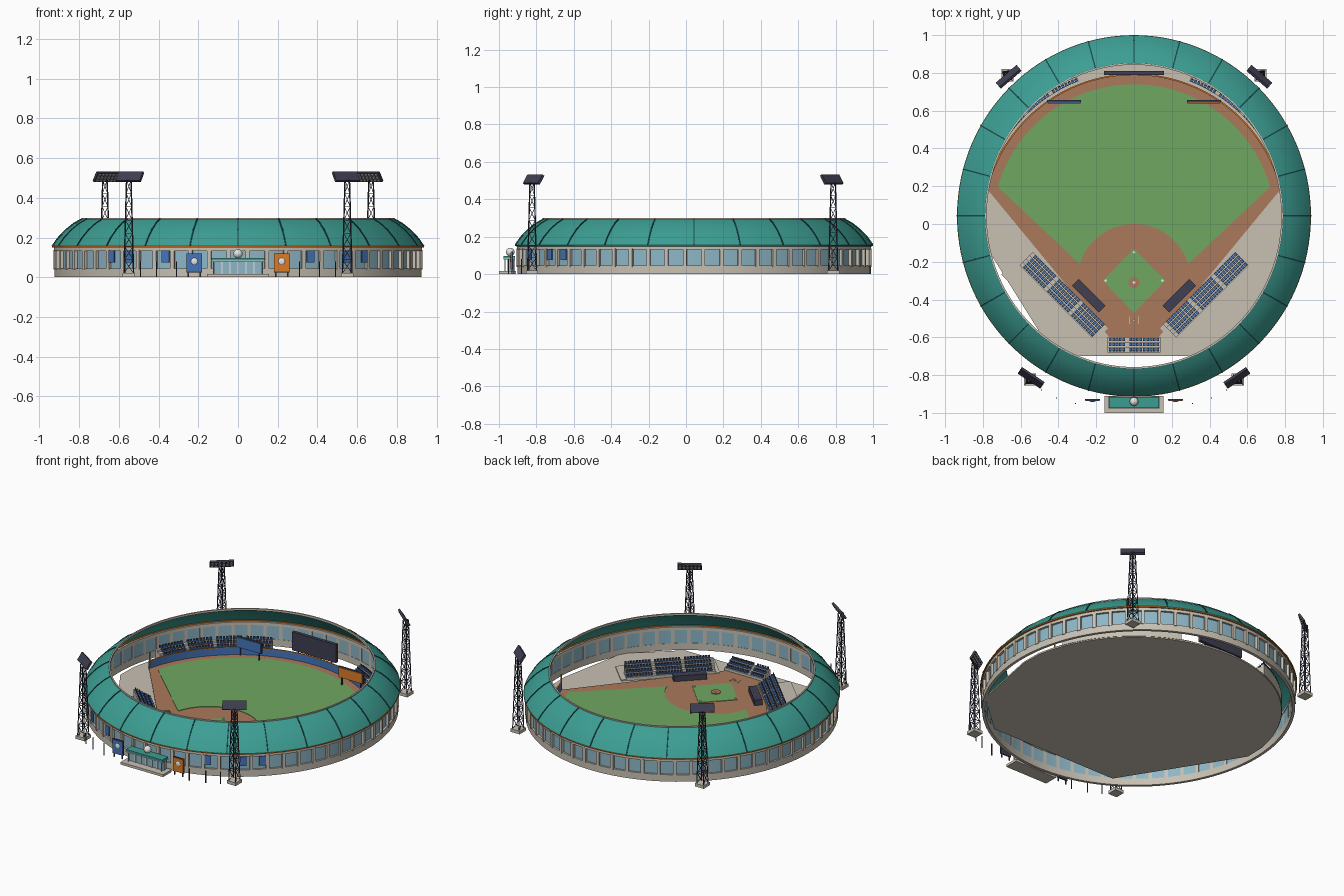
import bpy, bmesh, math
from mathutils import Matrix, Vector

if "Cube" in bpy.data.objects:
    bpy.data.objects.remove(bpy.data.objects["Cube"], do_unlink=True)

COLOURS = {
    "teal": (.045, .34, .29), "dark teal": (.01, .07, .07), "stone": (.58, .53, .45),
    "glass": (.27, .47, .57), "grass": (.16, .39, .12), "dirt": (.41, .19, .105),
    "blue": (.06, .18, .50), "orange": (.72, .20, .02), "charcoal": (.05, .05, .085),
    "white": (.85, .84, .80)}
MATS = {}
for key, rgb in COLOURS.items():
    m = bpy.data.materials.new(key)
    m.use_nodes = True
    m.diffuse_color = (*rgb, 1)
    m.node_tree.nodes["Principled BSDF"].inputs["Base Color"].default_value = (*rgb, 1)
    MATS[key] = m


def finish(name, bm, colour, smooth=False):
    bmesh.ops.recalc_face_normals(bm, faces=bm.faces[:])
    me = bpy.data.meshes.new(name)
    bm.to_mesh(me)
    bm.free()
    me.materials.append(MATS[colour])
    ob = bpy.data.objects.new(name, me)
    bpy.context.collection.objects.link(ob)
    if smooth:
        bpy.ops.object.select_all(action='DESELECT')
        ob.select_set(True)
        bpy.context.view_layer.objects.active = ob
        bpy.ops.object.shade_smooth_by_angle(angle=math.radians(35))


def box(bm, loc, size, rot=0, frame=Matrix()):
    mat = frame @ Matrix.Translation(loc) @ Matrix.Rotation(rot, 4, 'Z') @ Matrix.Diagonal((*size, 1))
    bmesh.ops.create_cube(bm, size=1, matrix=mat)


def beam(bm, p, q, w):
    p, q = Vector(p), Vector(q)
    rot = (q - p).to_track_quat('Z', 'Y').to_matrix().to_4x4()
    box(bm, (0, 0, 0), (w, w, (q - p).length), 0, Matrix.Translation((p + q) / 2) @ rot)


def single(name, loc, size, colour, rot=0):
    bm = bmesh.new()
    box(bm, loc, size, rot)
    finish(name, bm, colour)


def ball(name, loc, r, colour, squash=1):
    bm = bmesh.new()
    mat = Matrix.Translation(loc) @ Matrix.Diagonal((1, squash, 1, 1))
    bmesh.ops.create_uvsphere(bm, u_segments=20, v_segments=12, radius=r, matrix=mat)
    finish(name, bm, colour, True)


def ell(inset, a, z):
    return Vector(((.937 - inset) * math.cos(a), .043 + (.957 - inset) * math.sin(a), z))


def ring(name, profile, colour, seg=120):
    # sweeps a closed (inset, height) outline around the oval
    bm = bmesh.new()
    loops = [[bm.verts.new(ell(t, math.tau * i / seg, z)) for t, z in profile] for i in range(seg)]
    n = len(profile)
    for i in range(seg):
        a, b = loops[i], loops[(i + 1) % seg]
        for j in range(n):
            k = (j + 1) % n
            bm.faces.new((a[j], b[j], b[k], a[k]))
    finish(name, bm, colour, True)


def band(name, t0, t1, z0, z1, colour):
    ring(name, [(t0, z0), (t0, z1), (t1, z1), (t1, z0)], colour)


def plate(name, pts, z0, z1, colour):
    bm = bmesh.new()
    face = bm.faces.new([bm.verts.new((x, y, z0)) for x, y in pts])
    top = bmesh.ops.extrude_face_region(bm, geom=[face])["geom"]
    bmesh.ops.translate(bm, vec=(0, 0, z1 - z0), verts=[v for v in top if isinstance(v, bmesh.types.BMVert)])
    finish(name, bm, colour)


def arc(cy, r, a0, a1, n=48):
    angles = [math.radians(a0 + (a1 - a0) * i / n) for i in range(n + 1)]
    return [(r * math.cos(a), cy + r * math.sin(a)) for a in angles]


# Outer wall, glazing and roof
band("plinth", .012, .03, 0, .045, "stone")
band("wall_glazing", .024, .028, .045, .136, "glass")
band("wall_header", .010, .032, .132, .153, "stone")
band("eave_trim", 0, .02, .150, .157, "orange")
curve = [(.001, .156), (.03, .197), (.07, .239), (.112, .272), (.150, .293)]
ring("roof", curve + [(t + .005, z - .007) for t, z in reversed(curve)], "teal")
band("roof_inner_rim", .148, .157, .286, .299, "stone")
ribs, columns = bmesh.new(), bmesh.new()
for i in range(24):
    a = math.tau * i / 24
    for (t0, z0), (t1, z1) in zip(curve, curve[1:]):
        beam(ribs, ell(t0, a, z0), ell(t1, a, z1), .007)
for i in range(60):
    a = math.tau * (i + .5) / 60
    box(columns, ell(.019, a, .088), (.022, .02, .1), a)
finish("roof_ribs", ribs, "dark teal")
finish("wall_columns", columns, "stone")
banners = bmesh.new()
for s in (-1, 1):
    for deg in (23, 36, 43):
        a = math.radians(-90 + s * deg)
        box(banners, ell(.004, a, .105), (.006, .04, .06), a)
finish("wall_banners", banners, "blue")

# Ground and playing field
plate("ground_slab", [(.5, -.7), (.78, -.45), (.87, .02)] + arc(0, .88, 10, 170)
      + [(-.87, .02), (-.42, -.7)], 0, .01, "stone")
plate("dirt_track", arc(-.01, .8, 14, 166) + [(-.13, -.6), (.13, -.6)], .008, .014, "dirt")
plate("outfield_grass", arc(-.01, .75, 16, 164) + arc(-.3, .3, 163, 17), .012, .017, "grass")
plate("infield_grass", [(0, -.13), (.165, -.3), (0, -.47), (-.165, -.3)], .012, .017, "grass")
plate("pitching_mound", arc(-.31, .03, 0, 345, 23), .012, .021, "dirt")
bases = bmesh.new()
for x, y in ((0, -.15), (.15, -.3), (-.15, -.3), (0, -.31), (0, -.51)):
    box(bases, (x, y, .02), (.012, .012, .006), math.pi / 4)
for s in (-1, 1):
    box(bases, (s * .025, -.51, .015), (.003, .04, .004))
finish("bases", bases, "white")
outer, inner = arc(-.01, .806, 14, 166), arc(-.01, .798, 166, 14)
plate("outfield_wall", outer + inner, .01, .06, "blue")
plate("outfield_wall_cap", outer + inner, .06, .064, "orange")
poles = bmesh.new()
for s in (-1, 1):
    box(poles, (s * .775, .19, .065), (.006, .006, .11))
finish("foul_poles", poles, "orange")


# Seating
def add_seat(seats, backs, frame, u, v, z):
    box(seats, (u, v, z + .008), (.014, .013, .006), 0, frame)
    box(backs, (u, v + .009, z + .012), (.014, .004, .016), 0, frame)


def stand(name, x, y, outward, length, rows, pitch):
    # rows climb along the local +y direction
    frame = Matrix.Translation((x, y, 0)) @ Matrix.Rotation(outward - math.pi / 2, 4, 'Z')
    steps, seats, backs = bmesh.new(), bmesh.new(), bmesh.new()
    count = int(length / .018)
    for r in range(rows):
        v, z = (r - (rows - 1) / 2) * pitch, .03 + r * .016
        box(steps, (0, v, z / 2 + .004), (length, pitch, z - .008), 0, frame)
        for i in range(count):
            if i % 10 != 9:
                add_seat(seats, backs, frame, (i - (count - 1) / 2) * .018, v - .004, z - .002)
    finish(name + "_steps", steps, "stone")
    finish(name + "_seats", seats, "blue")
    finish(name + "_seat_backs", backs, "charcoal")


stand("home_stand", 0, -.64, -math.pi / 2, .28, 3, .027)
for s, side in ((1, "left"), (-1, "right")):
    out = math.radians(-90 + s * 45)
    stand(side + "_stand", s * .38, -.375, out, .54, 4, .025)
    single(side + "_concourse", (s * .42, -.41, .012), (.6, .2, .01), "stone", out + math.pi / 2)
    single(side + "_dugout", (s * .24, -.38, .03), (.2, .05, .04), "charcoal", out + math.pi / 2)
    terrace, seats, backs = bmesh.new(), bmesh.new(), bmesh.new()
    for r in range(3):
        radius, z = .823 + r * .024, .05 + r * .014
        for i in range(36):
            a = math.radians(90 - s * (22 + i * 1.32))
            frame = Matrix.Rotation(a - math.pi / 2, 4, 'Z')
            box(terrace, (0, radius, z / 2 + .003), (.021, .024, z - .006), 0, frame)
            if i % 9 != 8:
                add_seat(seats, backs, frame, 0, radius - .004, z)
    finish(side + "_terrace_steps", terrace, "stone")
    finish(side + "_terrace_seats", seats, "blue")
    finish(side + "_terrace_seat_backs", backs, "charcoal")


# Boards and signs facing the front
def board(name, x, y, z, w, h, depth, face):
    bm = bmesh.new()
    box(bm, (x, y, z), (w, depth, h))
    for s in (-1, 1):
        box(bm, (x + s * w * .38, y, z / 2), (.007, .007, z))
    finish(name, bm, "charcoal")
    if face:
        single(name + "_face", (x, y - depth / 2 - .002, z), (w * .96, .004, h * .92), face)


board("scoreboard", 0, .8, .128, .32, .12, .022, None)
for s, side, colour in ((-1, "right", "blue"), (1, "left", "orange")):
    board(side + "_field_board", s * .37, .65, .1, .18, .07, .014, colour)
    board(side + "_gate_sign", s * .22, -.93, .072, .078, .096, .008, colour)
    ball(side + "_gate_sign_emblem", (s * .22, -.937, .08), .017, "white", .3)

# Entrance pavilion
single("entrance_platform", (0, -.955, .008), (.31, .09, .016), "stone")
single("entrance_glass", (0, -.935, .048), (.25, .03, .07), "glass")
single("entrance_canopy", (0, -.945, .09), (.265, .06, .012), "teal")
single("entrance_canopy_edge", (0, -.945, .082), (.27, .064, .005), "white")
posts = bmesh.new()
for i in range(7):
    box(posts, ((i - 3) * .04, -.953 if i % 6 else -.968, .048), (.005, .005, .066))
finish("entrance_posts", posts, "white")
ball("entrance_ball", (0, -.94, .118), .023, "white")
lamps = bmesh.new()
for s in (-1, 1):
    for x, y in ((.31, -.95), (.41, -.92), (.49, -.88), (.57, -.84)):
        box(lamps, (s * x, y, .04), (.005, .005, .08))
finish("walkway_posts", lamps, "charcoal")

# Floodlight towers
for label, x, y in (("front", .55, -.823), ("back", .67, .787)):
    for s, side in ((1, "left"), (-1, "right")):
        name = label + "_" + side + "_floodlight"
        face = math.atan2(-y, -s * x)
        base = Matrix.Translation((s * x, y, 0)) @ Matrix.Rotation(face + math.pi / 2, 4, 'Z')
        single(name + "_pad", (s * x, y, .01), (.065, .065, .02), "stone")

        def corner(i, level):
            half = .024 - .0018 * level
            dx, dy = ((-1, -1), (1, -1), (1, 1), (-1, 1))[i % 4]
            return Vector((s * x + dx * half, y + dy * half, .02 + level * .067))

        bm = bmesh.new()
        for i in range(4):
            beam(bm, corner(i, 0), corner(i, 7), .005)
            for level in range(7):
                beam(bm, corner(i, level), corner(i + 1, level + 1), .003)
                beam(bm, corner(i, level + 1), corner(i + 1, level + 1), .003)
        finish(name + "_lattice", bm, "charcoal")
        # lamp bank leans down towards the field
        head = base @ Matrix.Translation((0, -.01, .506)) @ Matrix.Rotation(math.radians(32), 4, 'X')
        bank, lenses = bmesh.new(), bmesh.new()
        box(bank, (0, 0, 0), (.145, .014, .056), 0, head)
        for i in range(6):
            for j in range(3):
                box(lenses, ((i - 2.5) * .023, -.008, (j - 1) * .017), (.012, .004, .009), 0, head)
        finish(name + "_bank", bank, "charcoal")
        finish(name + "_lenses", lenses, "stone")
